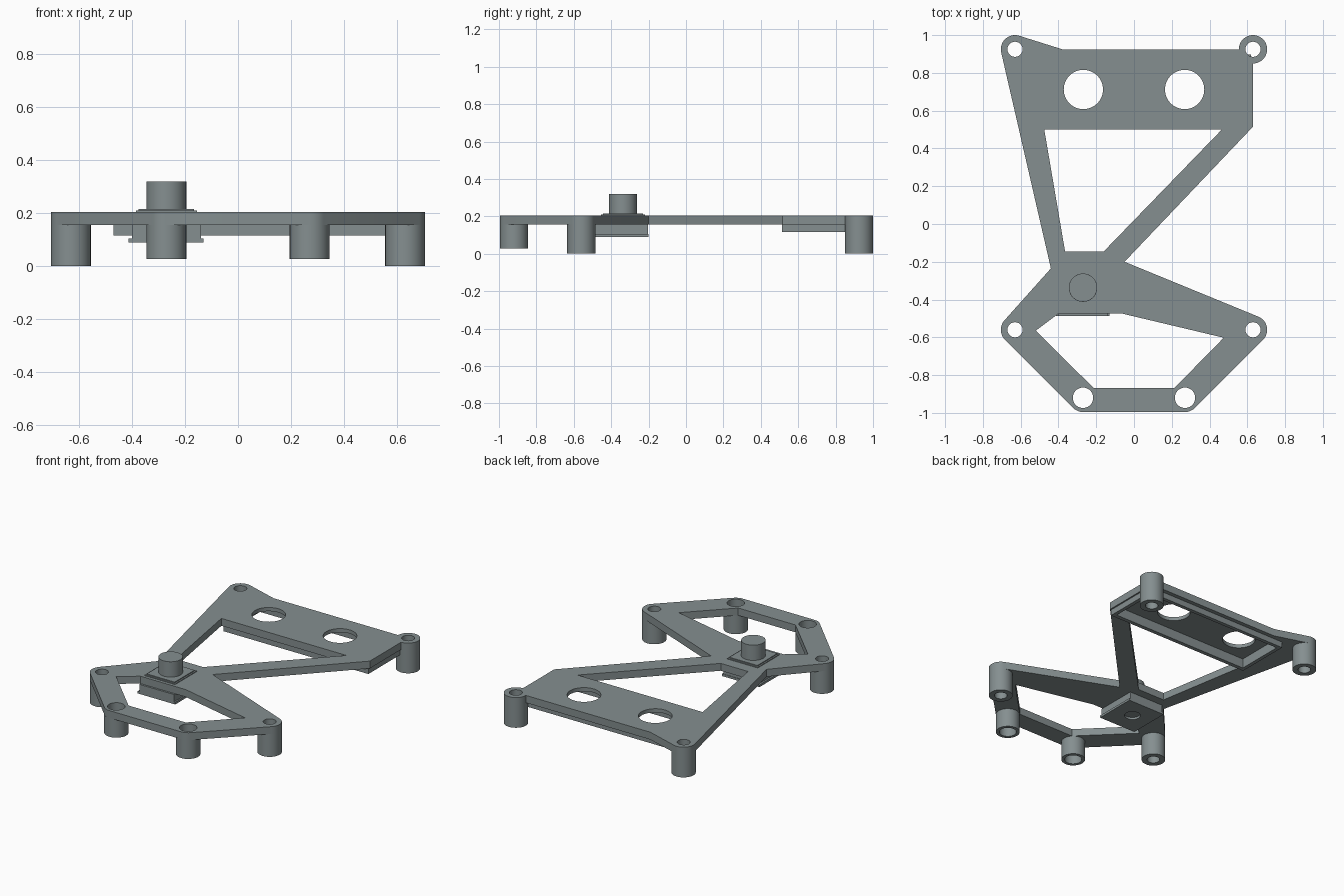
import bpy, bmesh, math

if "Cube" in bpy.data.objects:
    bpy.data.objects.remove(bpy.data.objects["Cube"])

grey = bpy.data.materials.new("slate grey")
grey.diffuse_color = (0.235, 0.275, 0.28, 1)
grey.use_nodes = True
grey.node_tree.nodes["Principled BSDF"].inputs["Base Color"].default_value = grey.diffuse_color


def arc(cx, cy, r, a0, a1, n=12):
    """Points along an arc, angles in degrees."""
    angles = [math.radians(a0 + (a1 - a0) * i / n) for i in range(n + 1)]
    return [(cx + r * math.cos(a), cy + r * math.sin(a)) for a in angles]


def circle(cx, cy, r, n=40):
    return arc(cx, cy, r, 0, 360, n)[:-1]


def rect(x0, x1, y0, y1):
    return [(x0, y0), (x1, y0), (x1, y1), (x0, y1)]


def slab(name, loops, z0, z1):
    """Fill the first loop, leave the others as holes, and extrude upwards."""
    bm = bmesh.new()
    edges = []
    for loop in loops:
        vs = [bm.verts.new((x, y, z0)) for x, y in loop]
        edges += [bm.edges.new((vs[i - 1], vs[i])) for i in range(len(vs))]
    bmesh.ops.triangle_fill(bm, use_beauty=True, edges=edges)
    out = bmesh.ops.extrude_face_region(bm, geom=bm.faces[:])
    top = [v for v in out["geom"] if isinstance(v, bmesh.types.BMVert)]
    bmesh.ops.translate(bm, verts=top, vec=(0, 0, z1 - z0))
    bmesh.ops.recalc_face_normals(bm, faces=bm.faces[:])
    mesh = bpy.data.meshes.new(name)
    bm.to_mesh(mesh)
    bm.free()
    ob = bpy.data.objects.new(name, mesh)
    bpy.context.collection.objects.link(ob)
    mesh.materials.append(grey)
    return ob


def smooth(ob):
    bpy.ops.object.select_all(action="DESELECT")
    ob.select_set(True)
    bpy.context.view_layer.objects.active = ob
    bpy.ops.object.shade_smooth_by_angle(angle=math.radians(30))


LOW, HIGH, R = 0.155, 0.205, 0.075
# Posts: x, y, bottom height, bore radius
posts = [(s * x, y, z, bore) for s in (-1, 1) for x, y, z, bore in
         ((0.63, 0.925, 0, 0.04), (0.63, -0.56, 0, 0.04), (0.27, -0.92, 0.027, 0.054))]

# Frame plate outline with rounded lugs at every post
outline = (arc(-0.63, 0.925, R, 192.8, 72.5) + [(-0.38, 0.925)]
           + arc(0.63, 0.925, R, 180, -90, 30) + [(0.63, 0.515), (-0.05, -0.2)]
           + arc(0.63, -0.56, R, 67.8, -45) + arc(0.27, -0.92, R, -45, -90, 6)
           + arc(-0.27, -0.92, R, -90, -135, 6) + arc(-0.63, -0.56, R, -135, -222)
           + [(-0.44, -0.235)])
upper_window = [(-0.475, 0.5), (0.465, 0.5), (-0.16, -0.145), (-0.365, -0.145)]
lower_window = [(-0.4, -0.475), (-0.06, -0.475), (0.475, -0.602),
                (0.215, -0.867), (-0.215, -0.867), (-0.52, -0.565)]
sensor_holes = [circle(s * 0.268, 0.712, 0.104, 48) for s in (-1, 1)]
bores = [circle(x, y, bore) for x, y, z, bore in posts]
plate = slab("frame_plate", [outline, upper_window, lower_window] + sensor_holes + bores, LOW, HIGH)

# Pocket recessed into the underside of the rear panel
pocket = rect(-0.445, 0.595, 0.54, 0.872)
cutter = slab("pocket_cutter", [pocket], 0.1, 0.18)
cutter.hide_render = True
cutter.hide_set(True)
cut = plate.modifiers.new("pocket", "BOOLEAN")
cut.operation, cut.object, cut.solver = "DIFFERENCE", cutter, "EXACT"
smooth(plate)

# Rim around the pocket
slab("pocket_rim", [rect(-0.47, 0.62, 0.513, 0.897), pocket], 0.115, LOW)

# Hollow standoff posts
for x, y, z, bore in posts:
    smooth(slab("standoff_post", [circle(x, y, R), circle(x, y, bore)], z, LOW))

# Push button: flange above the plate, plunger, body and base below
bx, by = -0.27, -0.337
slab("button_flange", [rect(bx - 0.115, bx + 0.115, by - 0.117, by + 0.117)], HIGH, 0.21)
slab("button_flange_step", [rect(bx - 0.105, bx + 0.105, by - 0.107, by + 0.107)], 0.21, 0.216)
plunger = slab("button_plunger", [circle(bx, by, R, 48)], 0.21, 0.32)
bevel = plunger.modifiers.new("rounded_edge", "BEVEL")
bevel.width, bevel.segments, bevel.limit_method = 0.007, 3, "ANGLE"
bevel.angle_limit = math.radians(60)
smooth(plunger)
slab("button_body", [rect(-0.4, -0.14, -0.488, -0.203)], 0.105, LOW)
smooth(slab("button_base", [rect(-0.412, -0.13, -0.488, -0.2), circle(bx, by, 0.05)], 0.09, 0.105))
